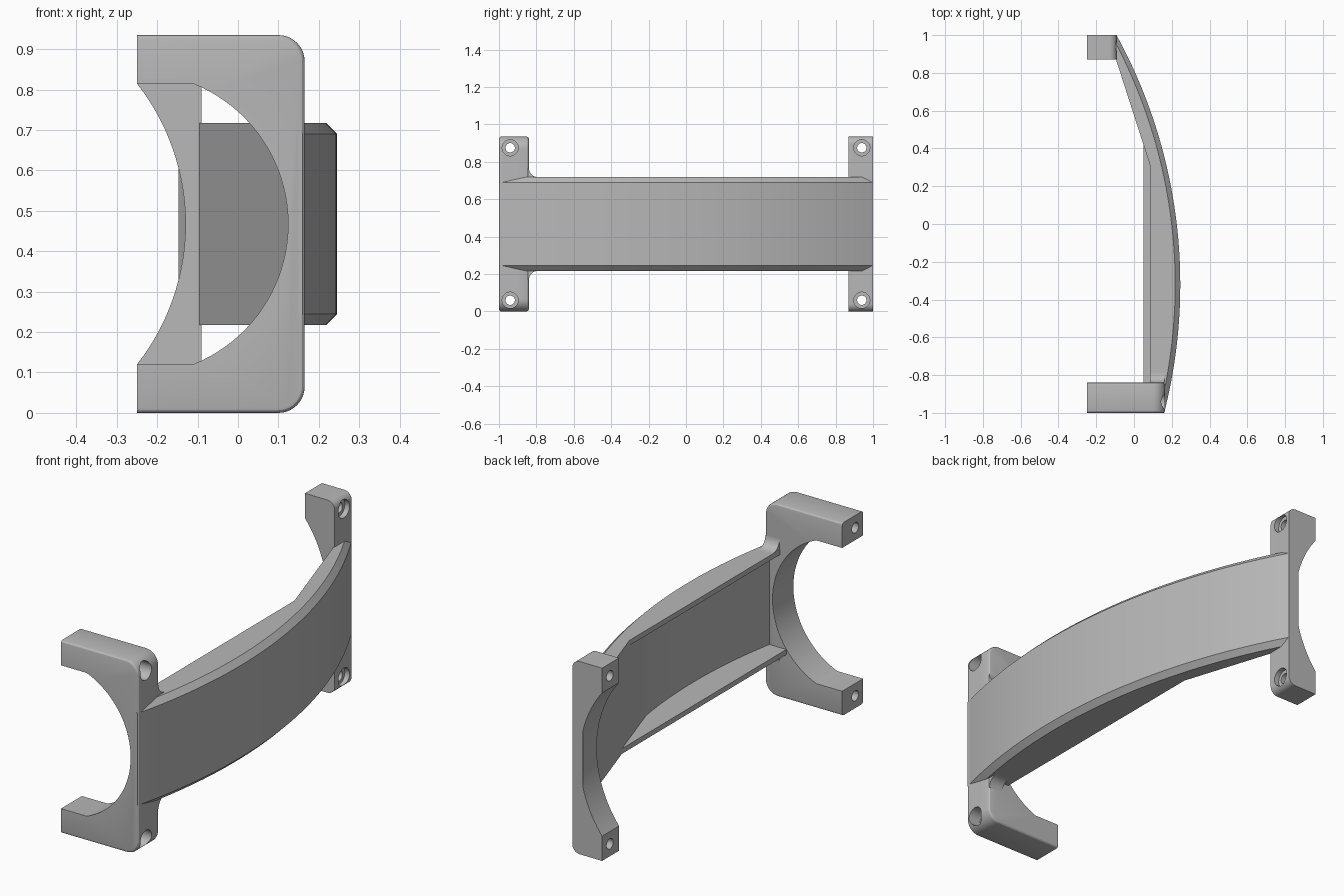
import bpy, bmesh, math

cube = bpy.data.objects.get("Cube")
if cube:
    bpy.data.objects.remove(cube, do_unlink=True)

grey = bpy.data.materials.new("plain grey")
grey.use_nodes = True
COLOUR = (0.48, 0.48, 0.48, 1)
grey.diffuse_color = COLOUR
grey.node_tree.nodes["Principled BSDF"].inputs["Base Color"].default_value = COLOUR

HEIGHT = 0.935
MID = HEIGHT / 2
Z0, Z1 = MID - 0.25, MID + 0.25      # band bottom and top


def finish(bm, name):
    bmesh.ops.recalc_face_normals(bm, faces=bm.faces[:])
    mesh = bpy.data.meshes.new(name)
    bm.to_mesh(mesh)
    bm.free()
    obj = bpy.data.objects.new(name, mesh)
    bpy.context.collection.objects.link(obj)
    mesh.materials.append(grey)
    return obj


def activate(obj):
    bpy.ops.object.select_all(action="DESELECT")
    obj.select_set(True)
    bpy.context.view_layer.objects.active = obj


def smooth(obj):
    activate(obj)
    bpy.ops.object.shade_smooth_by_angle(angle=math.radians(25))


def loft(sections, name):
    """Join equal-length loops of points into a closed solid."""
    bm = bmesh.new()
    loops = [[bm.verts.new(p) for p in s] for s in sections]
    n = len(loops[0])
    for a, b in zip(loops, loops[1:]):
        for i in range(n):
            j = (i + 1) % n
            bm.faces.new((a[i], a[j], b[j], b[i]))
    bm.faces.new(loops[0])
    bm.faces.new(loops[-1][::-1])
    return finish(bm, name)


def arc(cx, cz, r, start, end, steps):
    """Points on an arc, angles in degrees."""
    turns = [math.radians(start + (end - start) * i / steps) for i in range(steps + 1)]
    return [(cx + r * math.cos(t), cz + r * math.sin(t)) for t in turns]


def bore(obj, x0, x1, y, z, r):
    """Cut a round hole along x."""
    ring = arc(y, z, r, 0, 352.5, 47)
    cutter = loft([[(x, a, b) for a, b in ring] for x in (x0, x1)], "hole_cutter")
    cutter.hide_render = True
    mod = obj.modifiers.new("hole", "BOOLEAN")
    mod.object, mod.solver = cutter, "EXACT"
    activate(obj)
    bpy.ops.object.modifier_apply(modifier=mod.name)
    bpy.data.objects.remove(cutter, do_unlink=True)


def clamp(name, y0, y1, x_out, corner, opening, bevel, hole_y, seat_x):
    """Plate with a round opening, rounded outer corners and two screw holes."""
    outer = [(-0.25, 0)]
    outer += arc(x_out - corner, corner, corner, -90, 0, 10)
    outer += arc(x_out - corner, HEIGHT - corner, corner, 0, 90, 10)
    outer += [(-0.25, HEIGHT)]
    profile = outer + opening
    obj = loft([[(x, y, z) for x, z in profile] for y in (y0, y1)], name)
    if bevel:
        bm = bmesh.new()
        bm.from_mesh(obj.data)
        bm.verts.ensure_lookup_table()
        n = len(profile)
        edges = [bm.edges.get((bm.verts[s + i], bm.verts[s + i + 1]))
                 for s in (0, n) for i in range(len(outer) - 1)]
        bmesh.ops.bevel(bm, geom=edges, offset=bevel, segments=3,
                        profile=0.5, affect="EDGES")
        bm.to_mesh(obj.data)
        bm.free()
    for z in (0.06, HEIGHT - 0.06):
        bore(obj, -0.4, 0.4, hole_y, z, 0.025)
        bore(obj, seat_x, 0.4, hole_y, z, 0.043)
    smooth(obj)


# Front clamp: deep plate with a nearly half-round opening
half = math.degrees(math.asin(0.3475 / 0.374))
front_opening = [(-0.25, 0.815)] + arc(-0.25, MID, 0.374, half, -half, 40) + [(-0.25, 0.12)]
clamp("front_clamp", -1, -0.84, 0.165, 0.065, front_opening, 0.013, -0.94, 0.10)

# Back clamp: shallow plate with a wide arc
half = math.degrees(math.asin(0.3475 / 0.563))
clamp("back_clamp", 0.87, 1, -0.09, 0.04,
      arc(-0.693, MID, 0.563, half, -half, 32), 0, 0.94, -0.115)


# Curved band: bowed sheet with chamfered outside edges and two inner flanges
def band_section(y):
    c, t = 0.027, 0.025
    xo = -2.505 + math.sqrt(2.75 ** 2 - (y + 0.32) ** 2)
    slope = max(0.05 - 0.322 * (y - 0.42), -0.12)
    xi = min(xo - 0.055, slope)
    low, high = min(0.05, xi), min(0.085, xi)
    if y < -0.841:
        xi = low = high = 0.13
    pts = [(low, Z0), (xo - c, Z0), (xo, Z0 + c), (xo, Z1 - c), (xo - c, Z1),
           (high, Z1), (high, Z1 - t), (xi, Z1 - t), (xi, Z0 + t), (low, Z0 + t)]
    return [(x, y, z) for x, z in pts]


stations = [-1 + i * 0.04 for i in range(51)]
stations = sorted(stations + [-0.842, 0.08, 0.31, 0.42])
stations = [y for i, y in enumerate(stations) if i == 0 or y - stations[i - 1] > 0.001]
smooth(loft([band_section(y) for y in stations], "curved_band"))

# Fillets between the front clamp and the band
for side, name in ((1, "upper_fillet"), (-1, "lower_fillet")):
    r = 0.05
    curve = arc(-0.84 + r, 0.25 + r, r, 180, 270, 8)
    shape = [(-0.86, 0.24), (-0.86, 0.25 + r)] + curve + [(-0.84 + r, 0.24)]
    smooth(loft([[(x, y, MID + side * z) for y, z in shape] for x in (0.086, 0.162)], name))
